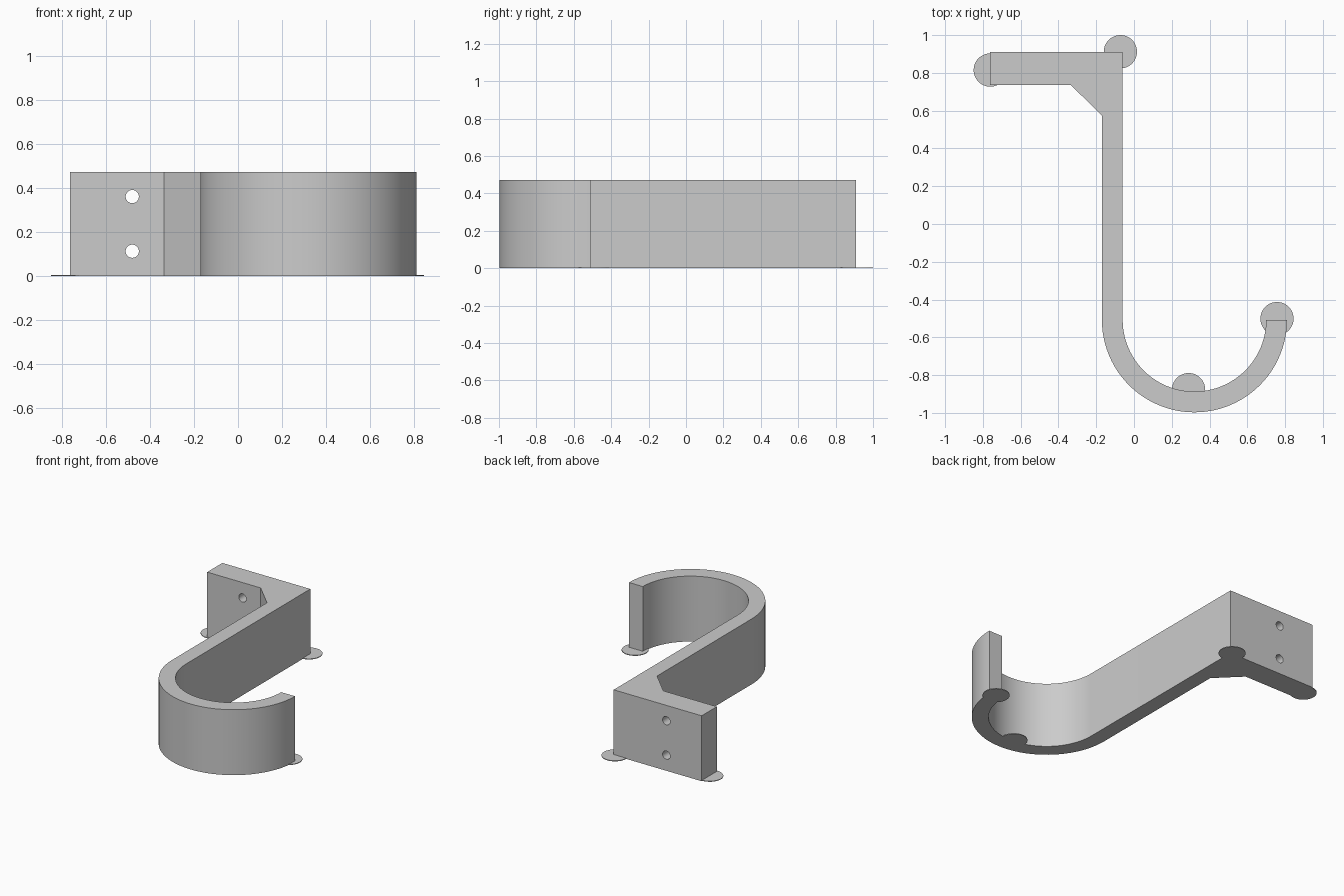
import bpy, bmesh, math

if "Cube" in bpy.data.objects:
    bpy.data.objects.remove(bpy.data.objects["Cube"])

HEIGHT = 0.472
CX, CY, R_OUT, R_IN = 0.32, -0.507, 0.49, 0.38
STEPS = 48

grey = bpy.data.materials.new("light grey plastic")
grey.diffuse_color = (0.6, 0.6, 0.6, 1)
grey.use_nodes = True
grey.node_tree.nodes["Principled BSDF"].inputs["Base Color"].default_value = grey.diffuse_color


def add_object(name, bm):
    mesh = bpy.data.meshes.new(name)
    bmesh.ops.recalc_face_normals(bm, faces=bm.faces)
    bm.to_mesh(mesh)
    bm.free()
    mesh.materials.append(grey)
    obj = bpy.data.objects.new(name, mesh)
    bpy.context.collection.objects.link(obj)
    return obj


def prism(name, outline, height):
    """Extrude a flat outline upward from z = 0."""
    bm = bmesh.new()
    face = bm.faces.new([bm.verts.new((x, y, 0)) for x, y in outline])
    top = bmesh.ops.extrude_face_region(bm, geom=[face])["geom"]
    bmesh.ops.translate(bm, vec=(0, 0, height),
                        verts=[v for v in top if isinstance(v, bmesh.types.BMVert)])
    return add_object(name, bm)


def arc(cx, cy, r, start, end, steps):
    return [(cx + r * math.cos(a), cy + r * math.sin(a))
            for a in (start + (end - start) * i / steps for i in range(steps + 1))]


def smooth(obj):
    bpy.ops.object.select_all(action="DESELECT")
    bpy.context.view_layer.objects.active = obj
    obj.select_set(True)
    bpy.ops.object.shade_smooth_by_angle(angle=math.radians(30))


# Hook body: mounting plate, gusset, straight arm and half-round hook
outline = [(-0.06, 0.91), (-0.762, 0.91), (-0.762, 0.737), (-0.335, 0.737), (-0.17, 0.573)]
outline += arc(CX, CY, R_OUT, math.pi, 2 * math.pi, STEPS)
outline += arc(CX, CY, R_IN, 2 * math.pi, math.pi, STEPS)
hook = prism("hook_body", outline, HEIGHT)

# Screw holes through the mounting plate
for i, z in enumerate((0.113, 0.361)):
    cutter = prism(f"screw_hole_cutter_{i + 1}",
                   arc(0, 0, 0.03, 0, 2 * math.pi * 31 / 32, 31), 0.5)
    cutter.rotation_euler = (math.pi / 2, 0, 0)
    cutter.location = (-0.48, 1.07, z)
    cutter.hide_render = True
    cutter.hide_set(True)
    cut = hook.modifiers.new("screw hole", "BOOLEAN")
    cut.operation = "DIFFERENCE"
    cut.solver = "EXACT"
    cut.object = cutter

# Bake the holes before smoothing the curved walls
bpy.context.view_layer.objects.active = hook
hook.select_set(True)
for mod in list(hook.modifiers):
    bpy.ops.object.modifier_apply(modifier=mod.name)
smooth(hook)

# Thin anti-warp discs under the corners and the bend
for i, (x, y) in enumerate([(-0.761, 0.815), (-0.072, 0.912), (0.757, -0.501), (0.289, -0.877)]):
    disc = prism(f"base_disc_{i + 1}", arc(x, y, 0.088, 0, 2 * math.pi * 47 / 48, 47), 0.005)
    smooth(disc)
